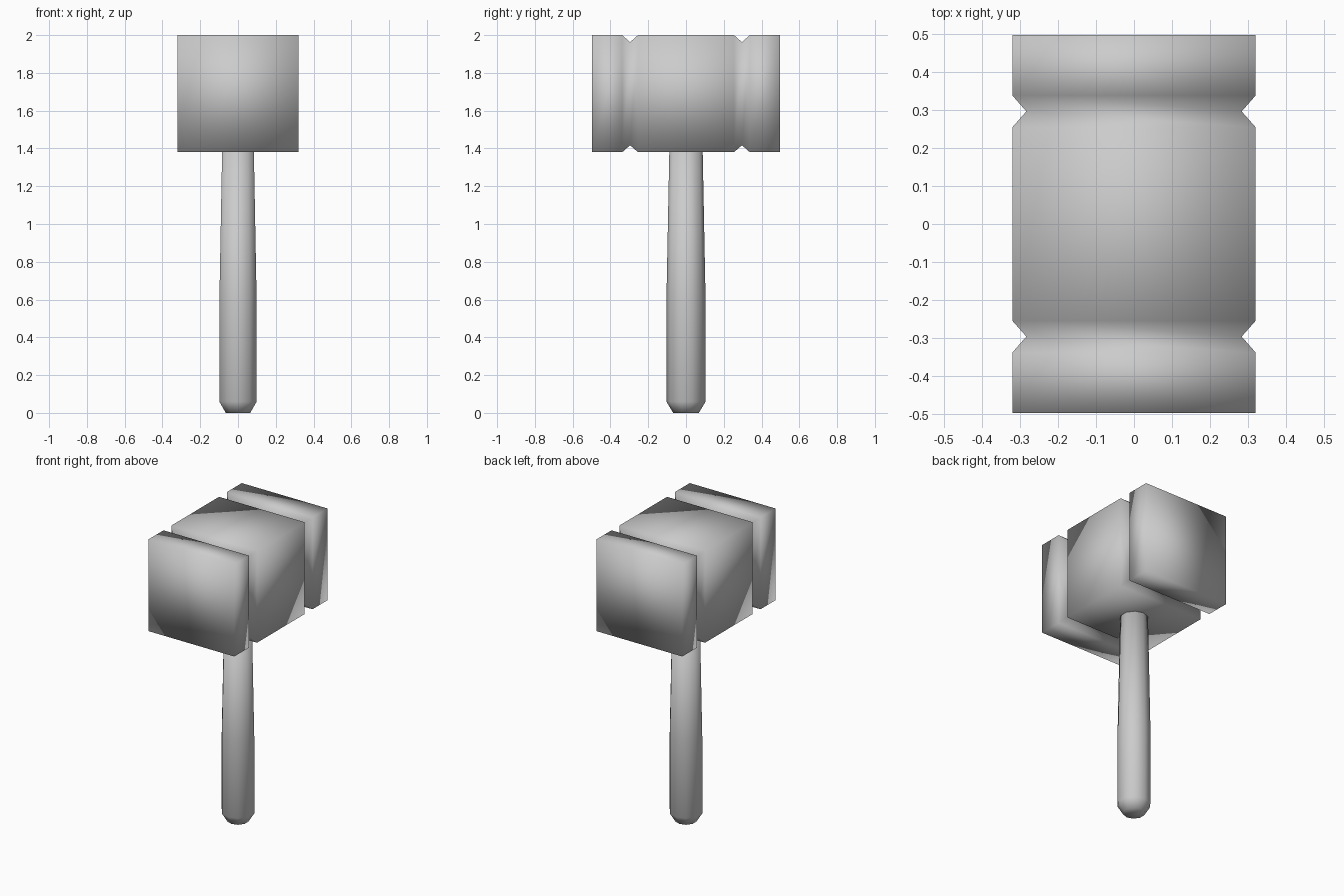
import bpy, bmesh
from math import sin, cos, pi

cube = bpy.data.objects.get("Cube")
if cube:
    bpy.data.objects.remove(cube, do_unlink=True)

grey = bpy.data.materials.new("plain grey")
grey.use_nodes = True
colour = (0.6, 0.6, 0.6, 1)
grey.diffuse_color = colour
grey.node_tree.nodes["Principled BSDF"].inputs["Base Color"].default_value = colour


def loft(name, sections):
    """Join matching rings of points, cap both ends and shade smooth."""
    bm = bmesh.new()
    rings = [[bm.verts.new(p) for p in ring] for ring in sections]
    n = len(rings[0])
    for a, b in zip(rings, rings[1:]):
        for i in range(n):
            j = (i + 1) % n
            bm.faces.new((a[i], a[j], b[j], b[i]))
    bm.faces.new(rings[0])
    bm.faces.new(rings[-1])
    bmesh.ops.recalc_face_normals(bm, faces=bm.faces)
    for f in bm.faces:
        f.smooth = True
    mesh = bpy.data.meshes.new(name)
    bm.to_mesh(mesh)
    bm.free()
    mesh.materials.append(grey)
    obj = bpy.data.objects.new(name, mesh)
    bpy.context.collection.objects.link(obj)
    return obj


# Square head with a V groove near each end: (y, inset)
half = [(0.497, 0), (0.338, 0), (0.296, 0.037), (0.254, 0)]
stations = [(-y, d) for y, d in half] + half[::-1]
corners = [(-1, -1), (1, -1), (1, 1), (-1, 1)]
loft("mallet_head", [[(sx * (0.32 - d), y, 1.69 + sz * (0.31 - d)) for sx, sz in corners]
                     for y, d in stations])

# Ten-sided tapered handle with a chamfered butt: (z, radius)
profile = [(0, 0.068), (0.06, 0.104), (0.58, 0.104), (1.4, 0.088)]
sides = 10
loft("handle", [[(r * sin(2 * pi * k / sides), r * cos(2 * pi * k / sides), z)
                 for k in range(sides)] for z, r in profile])
